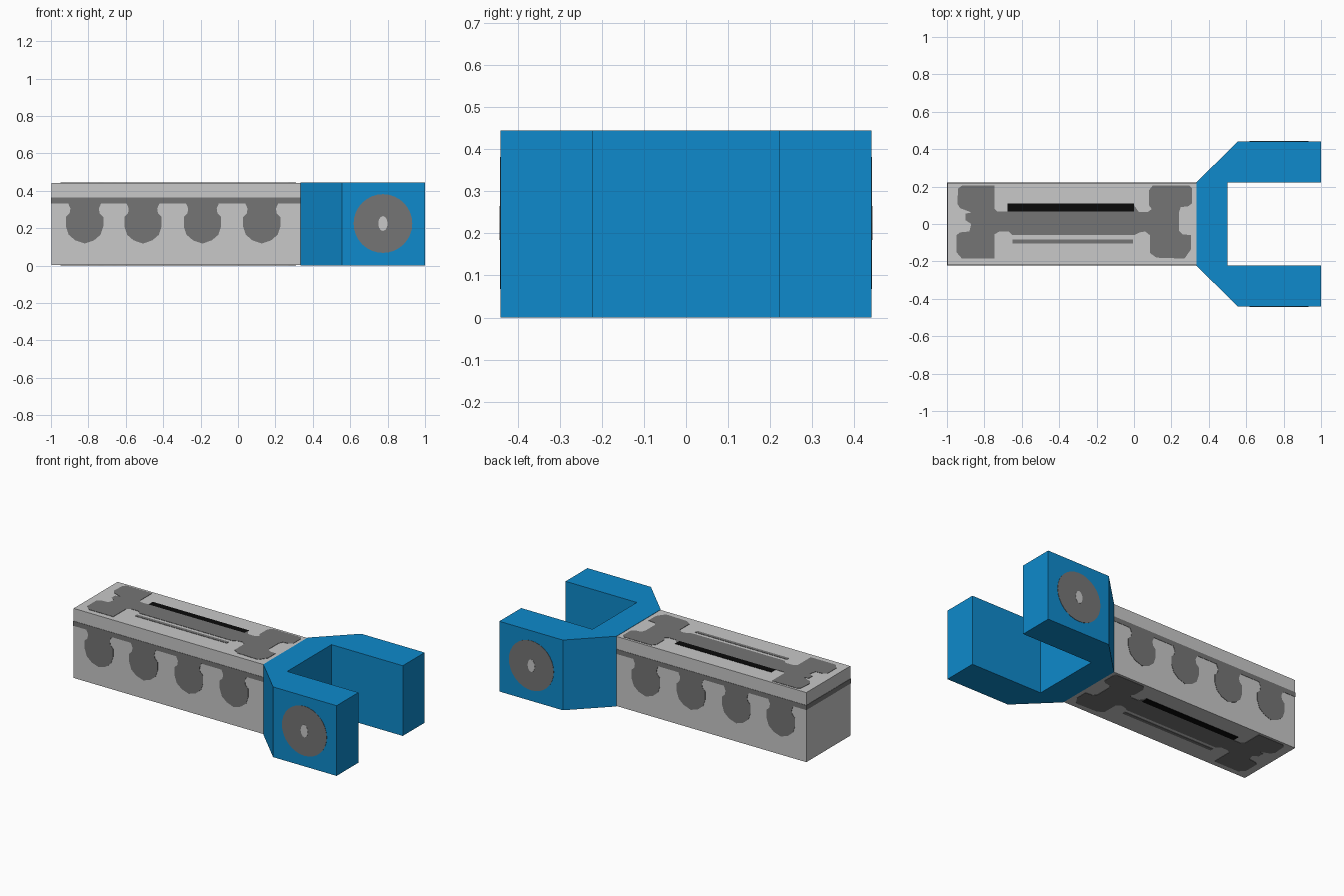
import bpy, bmesh, math

if "Cube" in bpy.data.objects:
    bpy.data.objects.remove(bpy.data.objects["Cube"])


def material(name, rgb):
    m = bpy.data.materials.new(name)
    m.diffuse_color = (*rgb, 1)
    m.use_nodes = True
    m.node_tree.nodes["Principled BSDF"].inputs["Base Color"].default_value = m.diffuse_color
    return m


LIGHT = material("light grey", (0.578, 0.578, 0.578))
DARK = material("dark grey", (0.178, 0.178, 0.178))
BLUE = material("blue", (0.0044, 0.254, 0.604))
BLACK = material("black", (0.003, 0.003, 0.003))

H, HALF, T = 0.445, 0.222, 0.002   # height, half body width, plate thickness


def prism(name, pts, axis, lo, hi, mat):
    """Extrude a flat outline along an axis between lo and hi."""
    place = {"x": lambda a, b: (lo, a, b),
             "y": lambda a, b: (a, lo, b),
             "z": lambda a, b: (a, b, lo)}[axis]
    bm = bmesh.new()
    face = bm.faces.new([bm.verts.new(place(a, b)) for a, b in pts])
    new = bmesh.ops.extrude_face_region(bm, geom=[face])["geom"]
    i = "xyz".index(axis)
    for v in new:
        if isinstance(v, bmesh.types.BMVert):
            v.co[i] = hi
    bmesh.ops.recalc_face_normals(bm, faces=bm.faces)
    me = bpy.data.meshes.new(name)
    bm.to_mesh(me)
    bm.free()
    me.materials.append(mat)
    ob = bpy.data.objects.new(name, me)
    bpy.context.collection.objects.link(ob)
    return ob


def rect(a0, a1, b0, b1):
    return [(a0, b0), (a1, b0), (a1, b1), (a0, b1)]


def oval(cx, cy, rx, ry, n):
    return [(cx + rx * math.cos(2 * math.pi * k / n),
             cy + ry * math.sin(2 * math.pi * k / n)) for k in range(n)]


# Body block
prism("body", rect(-1 + T, 0.333, -HALF + T, HALF - T), "z", T, H - T, LIGHT)

# Fork, mirrored about y = 0
half = [(0.333, 0.222), (0.555, 0.443 - T), (1, 0.443 - T), (1, 0.222), (0.5, 0.222)]
prism("fork", half + [(x, -y) for x, y in reversed(half)], "z", 0, H, BLUE)

# Side comb: stripe with hanging bulbs
bulb = [(-.088, .333), (-.076, .305), (-.08, .28), (-.1, .26), (-.1, .21),
        (-.085, .165), (-.05, .135), (0, .118)]
bulb += [(-x, z) for x, z in reversed(bulb[:-1])]
comb = [(-1, .333)]
for cx in (-.82, -.508, -.19, .127):
    comb += [(cx + x, z) for x, z in bulb]
comb += [(.333, .333), (.333, .363), (-1, .363)]

# End stripe
prism("end_stripe", rect(-HALF, HALF, .333, .363), "x", -1, -1 + T, DARK)

# Bone-shaped marking for top and bottom
bone = [(-.94, .19), (-.92, .205), (-.745, .205), (-.745, .08), (-.73, .067),
        (0, .067), (.0, .1), (.025, .065), (.075, .065), (.095, .08), (.08, .1),
        (.08, .18), (.1, .205), (.295, .205), (.31, .19), (.31, .11),
        (.29, .095), (.25, .09), (.24, .06), (.24, -.035), (.26, -.055),
        (.305, -.06), (.305, -.135), (.27, -.185), (.12, -.18), (.085, -.155),
        (.085, -.06), (.06, -.04), (.03, -.045), (0, -.06), (-.65, -.06),
        (-.67, -.04), (-.72, -.04), (-.745, -.055), (-.745, -.185),
        (-.92, -.185), (-.95, -.15), (-.95, -.06), (-.93, -.045), (-.88, -.04),
        (-.87, 0), (-.9, .02), (-.9, .055), (-.87, .062), (-.93, .085),
        (-.945, .11)]

for side, s in (("front", -1), ("back", 1)):
    prism(side + "_comb", comb, "y", s * (HALF - T), s * HALF, DARK)
    # Pivot discs on the outer fork faces
    prism(side + "_pivot", oval(.775, .225, .157, .157, 32), "y",
          s * (.443 - T), s * .443, DARK)
    prism(side + "_pivot_hub", oval(.775, .225, .025, .04, 12), "y",
          s * .443, s * .444, LIGHT)

for side, lo, hi in (("top", H - T, H), ("bottom", T, 0)):
    prism(side + "_bone", bone, "z", lo, hi, DARK)
    prism(side + "_slot", rect(-.675, 0, .067, .11), "z", lo, hi, BLACK)
    prism(side + "_line", rect(-.65, -.005, -.105, -.083), "z", lo, hi, DARK)
